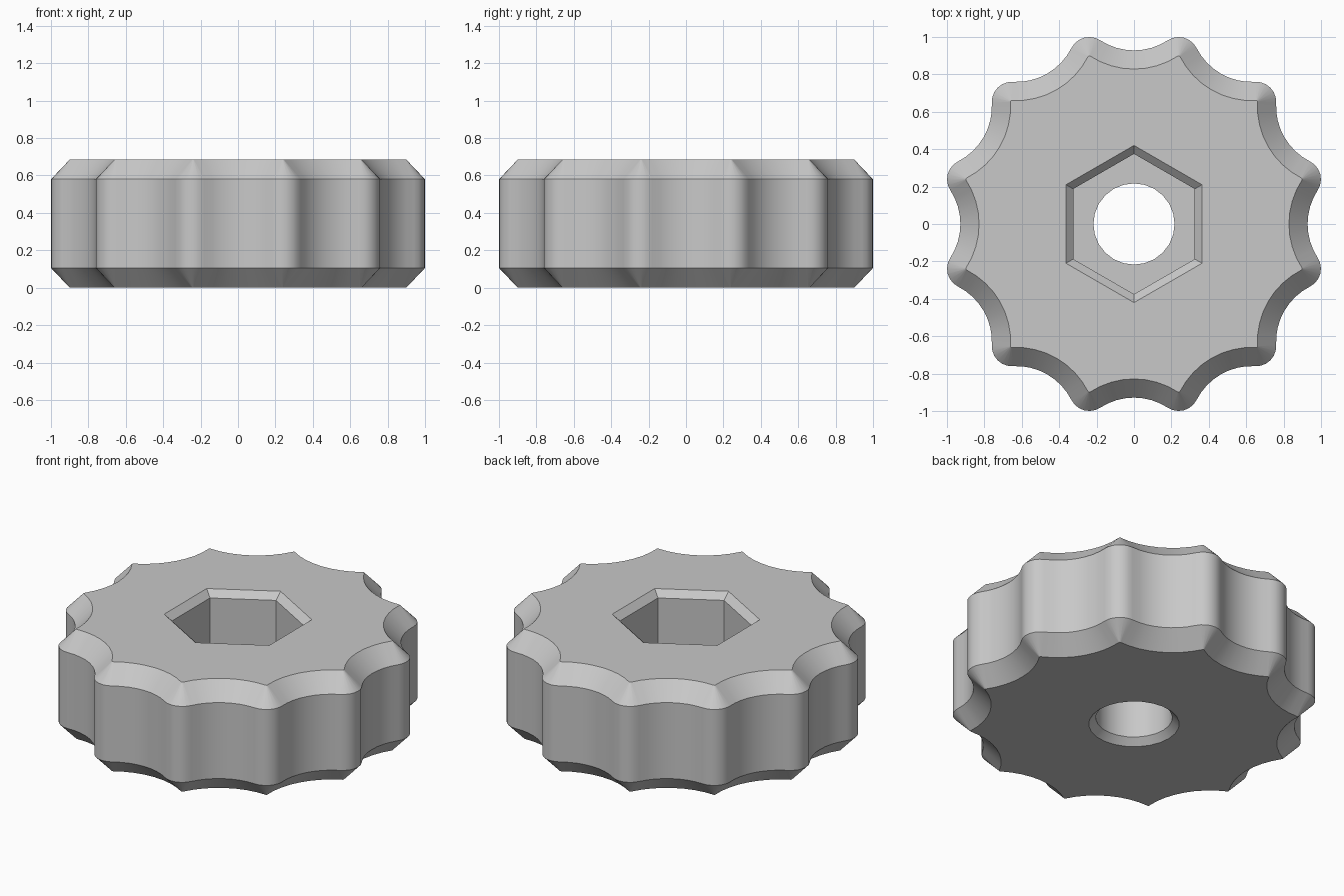
import bpy, bmesh, math

if "Cube" in bpy.data.objects:
    bpy.data.objects.remove(bpy.data.objects["Cube"])

# Overall sizes
LOBES = 12
HEIGHT, BEVEL_LOW, BEVEL_HIGH = 0.685, 0.105, 0.58
LOBE_CENTRE, LOBE_R = 0.924, 0.107     # rounded grip bumps
VALLEY_R = 0.33                        # scooped hollows between bumps
POCKET_FLOOR = 0.30
SECTOR = 2 * math.pi / LOBES

# Hollow centre and tangent angle, so that bumps and hollows meet smoothly
lx = LOBE_CENTRE * math.sin(SECTOR / 2)
ly = LOBE_CENTRE * math.cos(SECTOR / 2)
vy = ly + math.sqrt((VALLEY_R + LOBE_R) ** 2 - lx ** 2)
tangent = math.atan2(lx, vy - ly)


def grip_outline(inset):
    """Scalloped outline, moved inward by a constant distance."""
    r_out, r_in = LOBE_R - inset, VALLEY_R + inset
    sector = []
    for i in range(-3, 4):
        t = tangent * i / 4
        sector.append((r_in * math.sin(t), vy - r_in * math.cos(t)))
    for i in range(7):
        p = -tangent + (2 * tangent + SECTOR) * i / 6
        sector.append((lx + r_out * math.sin(p), ly + r_out * math.cos(p)))
    pts = []
    for k in range(LOBES):
        c, s = math.cos(k * SECTOR), math.sin(k * SECTOR)
        pts += [(x * c + y * s, y * c - x * s) for x, y in sector]
    return pts


def polygon(sides, radius):
    return [(radius * math.sin(2 * math.pi * i / sides),
             radius * math.cos(2 * math.pi * i / sides)) for i in range(sides)]


bm = bmesh.new()


def ring(points, z):
    return [bm.verts.new((x, y, z)) for x, y in points]


def wall(a, b):
    n = len(a)
    for i in range(n):
        j = (i + 1) % n
        bm.faces.new((a[i], a[j], b[j], b[i]))


def ring_edges(r):
    return [bm.edges.get((r[i], r[(i + 1) % len(r)])) for i in range(len(r))]


def stack(*rings):
    for a, b in zip(rings, rings[1:]):
        wall(a, b)


def flat_face(outer, inner):
    bmesh.ops.triangle_fill(bm, use_beauty=True,
                            edges=ring_edges(outer) + ring_edges(inner))


# Scalloped body with bevelled rims
bottom = ring(grip_outline(0.1), 0)
top = ring(grip_outline(0.1), HEIGHT)
stack(bottom, ring(grip_outline(0), BEVEL_LOW),
      ring(grip_outline(0), BEVEL_HIGH), top)

# Hexagonal nut pocket
pocket_rim = ring(polygon(6, 0.42), HEIGHT)
pocket_floor = ring(polygon(6, 0.375), POCKET_FLOOR)
stack(pocket_rim, ring(polygon(6, 0.375), HEIGHT - 0.04), pocket_floor)

# Through hole with a countersunk lower edge
hole_low = ring(polygon(24, 0.257), 0)
hole_high = ring(polygon(24, 0.217), POCKET_FLOOR)
stack(hole_low, ring(polygon(24, 0.217), 0.04), hole_high)

# Flat faces: top, pocket floor, underside
flat_face(top, pocket_rim)
flat_face(pocket_floor, hole_high)
flat_face(bottom, hole_low)
bmesh.ops.recalc_face_normals(bm, faces=bm.faces)

mesh = bpy.data.meshes.new("grip_knob")
bm.to_mesh(mesh)
bm.free()
knob = bpy.data.objects.new("grip_knob", mesh)
bpy.context.collection.objects.link(knob)

grey = bpy.data.materials.new("light_grey")
grey.diffuse_color = (0.58, 0.58, 0.58, 1)
grey.use_nodes = True
grey.node_tree.nodes["Principled BSDF"].inputs["Base Color"].default_value = grey.diffuse_color
mesh.materials.append(grey)

bpy.context.view_layer.objects.active = knob
knob.select_set(True)
bpy.ops.object.shade_smooth_by_angle(angle=math.radians(30))
